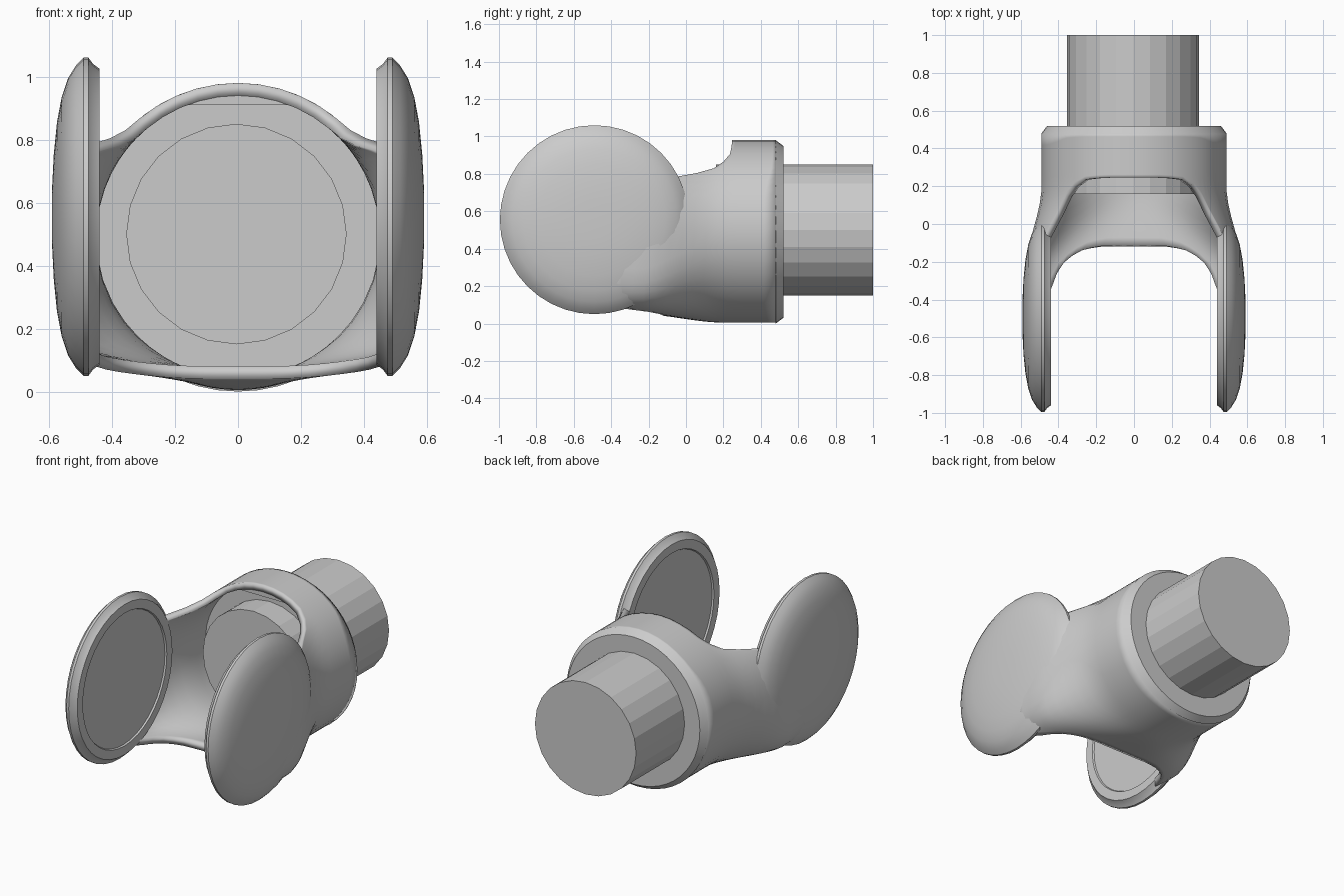
import bpy, bmesh
from math import sin, cos, radians, pi

if "Cube" in bpy.data.objects:
    bpy.data.objects.remove(bpy.data.objects["Cube"])


def finish(name, bm, angle=30):
    me = bpy.data.meshes.new(name)
    bm.to_mesh(me)
    bm.free()
    ob = bpy.data.objects.new(name, me)
    bpy.context.collection.objects.link(ob)
    bpy.ops.object.select_all(action='DESELECT')
    ob.select_set(True)
    bpy.context.view_layer.objects.active = ob
    bpy.ops.object.shade_smooth_by_angle(angle=radians(angle))
    return ob


def lathe(name, profile, place, n, angle=30):
    """Spin (radius, along) pairs; place maps (u, v, along) to a position."""
    bm = bmesh.new()
    rings = [[bm.verts.new(place(r * cos(2 * pi * k / n), r * sin(2 * pi * k / n), a))
              for k in range(n)] for r, a in profile]
    for A, B in zip(rings, rings[1:]):
        for k in range(n):
            m = (k + 1) % n
            bm.faces.new((A[k], A[m], B[m], B[k]))
    bm.faces.new(rings[0])
    bm.faces.new(rings[-1])
    bmesh.ops.recalc_face_normals(bm, faces=bm.faces)
    return finish(name, bm, angle)


def interp(table, x):
    for (x0, y0), (x1, y1) in zip(table, table[1:]):
        if x <= x1:
            return y0 + (y1 - y0) * (x - x0) / (x1 - x0)
    return table[-1][1]


# shaft
lathe("shaft", [(0.35, 0.16), (0.35, 1.0)],
      lambda u, v, a: (u - 0.005, a, 0.5 + v), 24, 10)

# collar back plate with chamfered rim
lathe("collar_plate", [(0.455, 0.32), (0.46, 0.47), (0.49, 0.48), (0.46, 0.52)],
      lambda u, v, a: (u, a, 0.49 + v), 48)

# domed ears with a raised inner pad
ear = [(0.1, 0.59), (0.2, 0.585), (0.3, 0.575), (0.38, 0.56), (0.44, 0.54),
       (0.48, 0.515), (0.505, 0.49), (0.505, 0.475), (0.485, 0.46), (0.47, 0.44),
       (0.415, 0.44), (0.41, 0.45)]
for side, label in ((1, "right"), (-1, "left")):
    lathe("ear_" + label, ear,
          lambda u, v, a: (side * a, -0.49 + u, 0.555 + v), 40)

# yoke shell: front edge position for each angle measured from the bottom
edge = [(0, -0.12), (7, -0.12), (14, -0.14), (20, -0.18), (27, -0.26), (35, -0.36),
        (45, -0.42), (60, -0.42), (110, -0.38), (120, -0.25), (127, -0.05),
        (130, 0.06), (134, 0.15), (140, 0.2), (148, 0.235), (160, 0.245), (180, 0.245)]


def shell_point(deg, t):
    y0 = interp(edge, abs(deg))
    y = y0 + (0.48 - y0) * t
    b = min(1, max(0, (0.2 - y) / 0.45))
    b = b * b * (3 - 2 * b)
    s, c = sin(radians(deg)), cos(radians(deg))
    p = 1 - 0.6 * b
    x = (0.49 + 0.085 * b) * abs(s) ** p * (1 if s >= 0 else -1)
    if c > 0:
        z = 0.49 - (0.485 - 0.045 * b) * c ** p
    else:
        z = 0.49 - 0.49 * c
    return x, y, z


half = [1, 3, 6, 10, 14, 18, 22, 27, 32, 38, 45, 53, 62, 72, 82, 92, 102, 110, 117,
        123, 127, 130, 134, 140, 148, 156, 164, 172]
angles = [-a for a in reversed(half)] + [0] + half + [180]
rows = 14
bm = bmesh.new()
grid = [[bm.verts.new(shell_point(a, j / rows)) for j in range(rows + 1)] for a in angles]
for i, A in enumerate(grid):
    B = grid[(i + 1) % len(grid)]
    for j in range(rows):
        bm.faces.new((A[j], A[j + 1], B[j + 1], B[j]))
yoke = finish("yoke_shell", bm)
mod = yoke.modifiers.new("thickness", 'SOLIDIFY')
mod.thickness = 0.04
mod.offset = -1

# flat roof and floor segments inside the collar
for name, up, h, y0 in (("collar_roof", 1, 0.42, 0.247), ("collar_floor", -1, 0.42, 0.2)):
    w = (0.48 ** 2 - h * h) ** 0.5
    bm = bmesh.new()
    xs = [-w + 2 * w * k / 12 for k in range(13)]
    pts = [(x, y0, 0.49 + up * (0.48 ** 2 - x * x) ** 0.5) for x in xs]
    f = bm.faces.new([bm.verts.new(p) for p in pts])
    ext = bmesh.ops.extrude_face_region(bm, geom=[f])
    moved = [g for g in ext['geom'] if isinstance(g, bmesh.types.BMVert)]
    bmesh.ops.translate(bm, verts=moved, vec=(0, 0.4 - y0, 0))
    bmesh.ops.recalc_face_normals(bm, faces=bm.faces)
    finish(name, bm)
